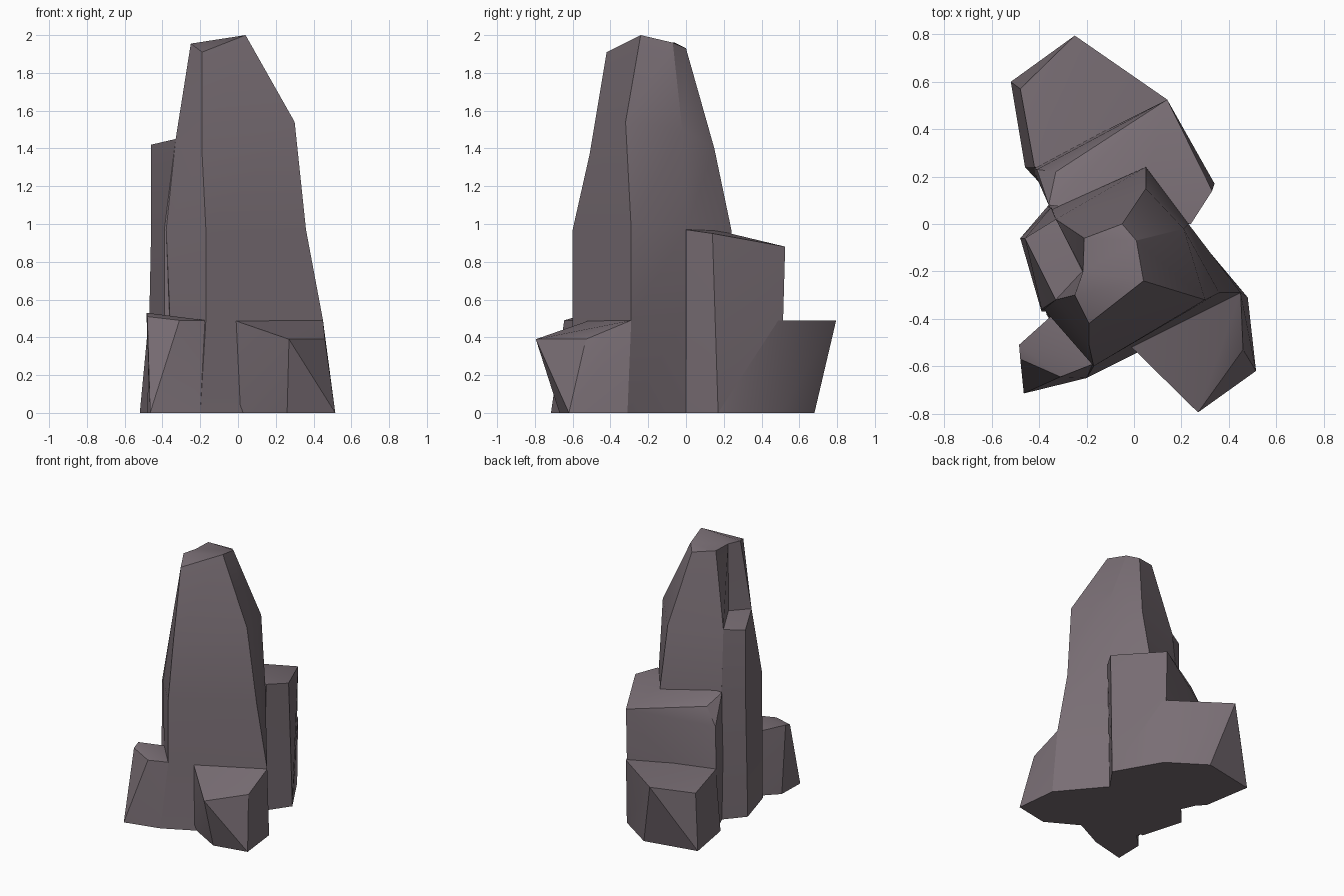
import bpy, bmesh, math

stone = bpy.data.materials.new("stone")
stone.diffuse_color = (0.19, 0.155, 0.175, 1)


def finish(name, bm):
    bmesh.ops.recalc_face_normals(bm, faces=bm.faces[:])
    # soft shading across shallow bends, hard edges elsewhere
    for f in bm.faces:
        f.smooth = True
    for e in bm.edges:
        e.smooth = e.calc_face_angle(0) < math.radians(28)
    me = bpy.data.meshes.new(name)
    bm.to_mesh(me)
    bm.free()
    me.materials.append(stone)
    ob = bpy.data.objects.new(name, me)
    bpy.context.collection.objects.link(ob)


def loft(name, rings):
    """Skin a stack of rings and cap both ends."""
    bm = bmesh.new()
    vs = [[bm.verts.new(p) for p in r] for r in rings]
    n = len(vs[0])
    for a, b in zip(vs, vs[1:]):
        for i in range(n):
            j = (i + 1) % n
            bm.faces.new((a[i], a[j], b[j], b[i]))
    caps = [bm.faces.new(vs[0]), bm.faces.new(vs[-1])]
    bmesh.ops.triangulate(bm, faces=caps)
    finish(name, bm)


def level(z, pts):
    return [(x, y, z) for x, y in pts]


def chunk(name, pts):
    """Convex faceted boulder."""
    bm = bmesh.new()
    vs = [bm.verts.new(p) for p in pts]
    res = bmesh.ops.convex_hull(bm, input=vs)
    junk = {g for g in res["geom_interior"] + res["geom_unused"] if isinstance(g, bmesh.types.BMVert)}
    bmesh.ops.delete(bm, geom=list(junk), context='VERTS')
    bmesh.ops.dissolve_limit(bm, angle_limit=0.03, verts=bm.verts[:], edges=bm.edges[:])
    finish(name, bm)


# main spire: front, right, back right, back, left, notch, front left
loft("main_spire", [
    level(0, [(-0.20, -0.65), (0.48, -0.31), (0.22, 0), (0.05, 0.24), (-0.36, 0.08), (-0.38, -0.2), (-0.37, -0.38)]),
    level(0.49, [(-0.17, -0.60), (0.45, -0.29), (0.22, -0.01), (0.05, 0.24), (-0.36, 0.08), (-0.38, -0.2), (-0.36, -0.38)]),
    level(0.97, [(-0.17, -0.60), (0.36, -0.29), (0.23, 0), (0.05, 0.24), (-0.35, 0.06), (-0.36, -0.2), (-0.38, -0.36)]),
    [(-0.19, -0.51, 1.37), (0.30, -0.32, 1.54), (0.21, -0.02, 1.5), (0.05, 0.15, 1.4),
     (-0.33, 0.02, 1.42), (-0.22, -0.2, 1.44), (-0.33, -0.32, 1.45)],
    [(-0.19, -0.42, 1.91), (0.04, -0.24, 2.0), (0.01, -0.07, 1.96), (-0.05, 0, 1.93),
     (-0.21, -0.06, 1.96), (-0.215, -0.2, 1.96), (-0.25, -0.30, 1.955)],
])

# narrow column leaning on the left side
loft("left_column", [
    level(0, [(-0.48, -0.06), (-0.36, 0.08), (-0.2, -0.1), (-0.2, -0.36), (-0.39, -0.37)]),
    level(0.97, [(-0.46, -0.06), (-0.35, 0.07), (-0.2, -0.1), (-0.2, -0.36), (-0.39, -0.36)]),
    [(-0.46, -0.06, 1.42), (-0.33, 0.02, 1.42), (-0.21, -0.15, 1.45), (-0.2, -0.3, 1.45), (-0.33, -0.32, 1.45)],
])

# stepped boulders around the foot
chunk("back_middle_block", [
    (-0.36, 0.08, 0.97), (0.05, 0.15, 0.97), (0.24, 0, 0.97), (0.33, 0.14, 0.95),
    (0.14, 0.525, 0.88), (-0.33, 0.22, 0.91), (-0.41, 0.23, 0.78),
    (-0.36, 0.08, 0), (0.22, 0, 0), (0.34, 0.17, 0), (0.14, 0.5, 0), (-0.43, 0.24, 0)])
chunk("back_low_block", [
    (-0.25, 0.795, 0.49), (0.14, 0.525, 0.49), (0.3, 0.15, 0.47), (-0.1, 0.2, 0.49), (-0.42, 0.24, 0.46),
    (-0.48, 0.57, 0.42), (-0.12, 0.68, 0), (0.15, 0.5, 0), (0.34, 0.17, 0),
    (-0.33, 0.1, 0), (-0.46, 0.24, 0), (-0.52, 0.6, 0)])
chunk("front_right_block", [
    (-0.02, -0.51, 0.49), (0.45, -0.29, 0.49), (0.46, -0.53, 0.39), (0.27, -0.795, 0.39),
    (-0.02, -0.51, 0), (0.48, -0.31, 0), (0.515, -0.62, 0), (0.26, -0.67, 0), (0.2, -0.2, 0)])
chunk("front_left_block", [
    (-0.34, -0.38, 0.49), (-0.17, -0.59, 0.49), (-0.31, -0.645, 0.49), (-0.48, -0.57, 0.51),
    (-0.485, -0.51, 0.53), (-0.34, -0.38, 0), (-0.2, -0.65, 0), (-0.465, -0.715, 0), (-0.46, -0.5, 0)])
